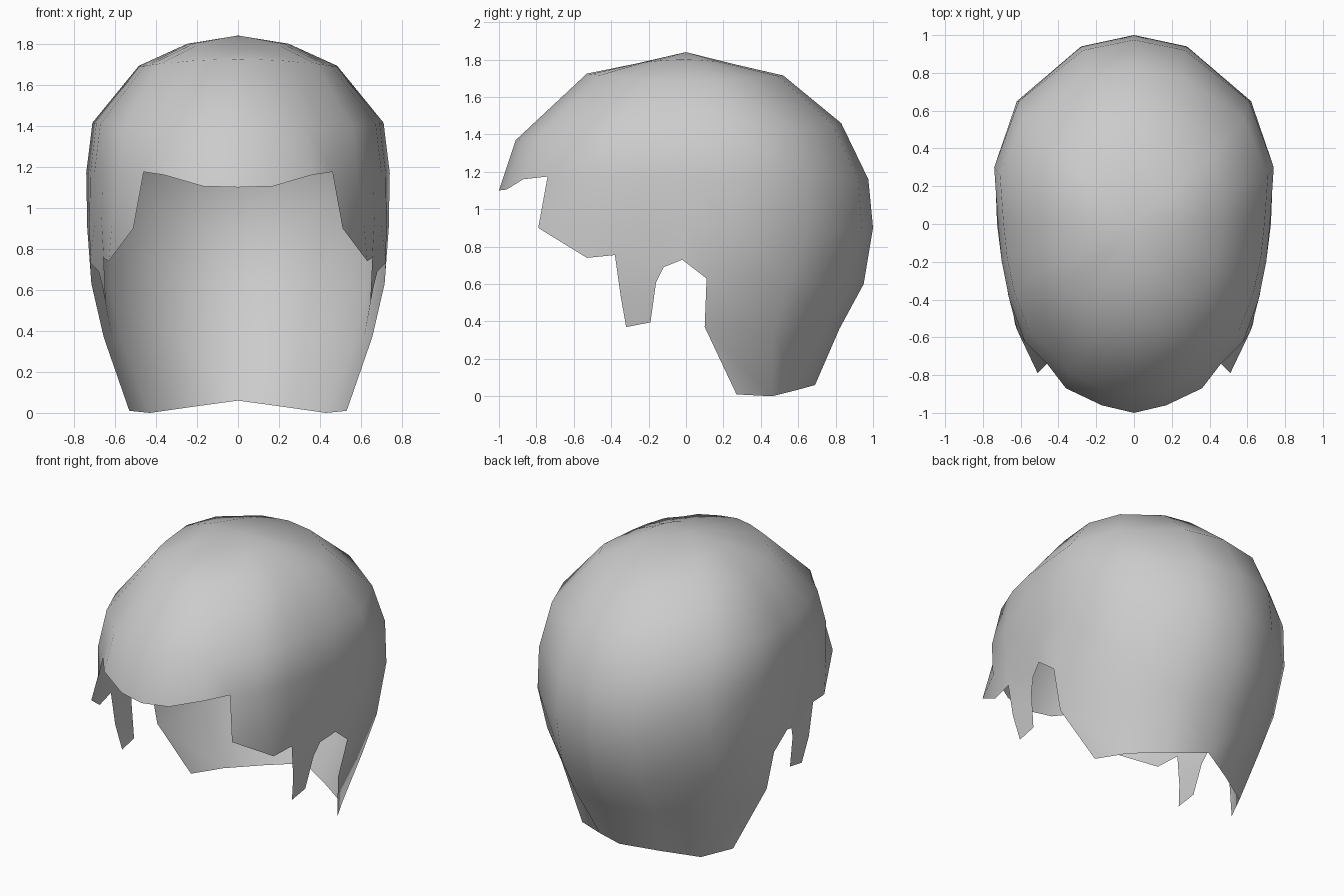
import bpy, bmesh

if "Cube" in bpy.data.objects:
    bpy.data.objects.remove(bpy.data.objects["Cube"])

# Right half of the hair shell, columns run front (0) to back (11)
# Brow ring: front hairline, temple, side and back
brow = [(0, -1, 1.10), (.17, -.96, 1.105), (.36, -.87, 1.16), (.46, -.74, 1.175),
        (.58, -.62, 1.17), (.66, -.4, 1.17), (.70, -.2, 1.17), (.72, 0, 1.17),
        (.74, .3, 1.17), (.61, .65, 1.17), (.27, .92, 1.16), (0, .975, 1.16)]

# Lower rows: first column and points; gaps form the sideburn and ear notch
ear_level = (3, [(.51, -.79, .9), (.615, -.57, .92), (.665, -.38, .92), (.70, -.17, .92),
                 (.725, 0, .92), (.735, .26, .9), (.62, .65, .9), (.28, .94, .9), (0, 1, .9)])
jaw_level = (4, [(.63, -.53, .74), (.655, -.38, .755), (.68, -.12, .69), (.72, -.02, .73),
                 (.715, .11, .63), (.62, .55, .6), (.29, .87, .6), (0, .95, .6)])
sideburn = [(5, [(.645, -.35, .54), (.66, -.16, .61)]),
            (5, [(.615, -.32, .37), (.62, -.19, .395)])]
nape = [(8, [(.655, .10, .37), (.57, .47, .36), (.29, .74, .36), (0, .82, .36)]),
        (8, [(.53, .27, .01), (.43, .46, 0), (.22, .58, .03), (0, .69, .06)])]

# Crown rings: half width, front y, back y, then z at front, side and back
crown = [(.25, .26, .26, 1.78, 1.80, 1.775),
         (.48, .53, .52, 1.725, 1.69, 1.715),
         (.705, .91, .83, 1.37, 1.41, 1.46)]


def crown_ring(w, yf, yb, zf, zs, zb):
    pts = []
    for x, y, _ in brow:
        t = y if y < 0 else y / .975
        reach, end = (yf, zf) if y < 0 else (yb, zb)
        pts.append((x * w / .735, t * reach, zs + (end - zs) * t * t))
    return pts


bm = bmesh.new()
grid = {}


def add_row(r, first, pts):
    for i, p in enumerate(pts):
        grid[r, first + i] = bm.verts.new(p)


for r, ring in enumerate(crown):
    add_row(r, 0, crown_ring(*ring))
add_row(3, 0, brow)
add_row(4, *ear_level)
add_row(5, *jaw_level)
for r in (0, 1):
    add_row(6 + r, *sideburn[r])
    add_row(6 + r, *nape[r])

# Skin the rows, with a triangle wherever a corner is missing
top = bm.verts.new((0, 0, 1.84))
for c in range(11):
    bm.faces.new((top, grid[0, c], grid[0, c + 1]))
    for r in range(7):
        keys = ((r, c), (r + 1, c), (r + 1, c + 1), (r, c + 1))
        vs = [grid[k] for k in keys if k in grid]
        # skip spans beside the sideburn and nape that only touch an edge
        if len(vs) == 4 or (len(vs) == 3 and (r, c) == (4, 3)):
            bm.faces.new(vs)
for f in bm.faces:
    f.smooth = True

mesh = bpy.data.meshes.new("hair_shell")
bm.to_mesh(mesh)
bm.free()
hair = bpy.data.objects.new("hair_shell", mesh)
bpy.context.collection.objects.link(hair)
mirror = hair.modifiers.new("mirror", 'MIRROR')
mirror.use_clip = True
mirror.merge_threshold = .001
